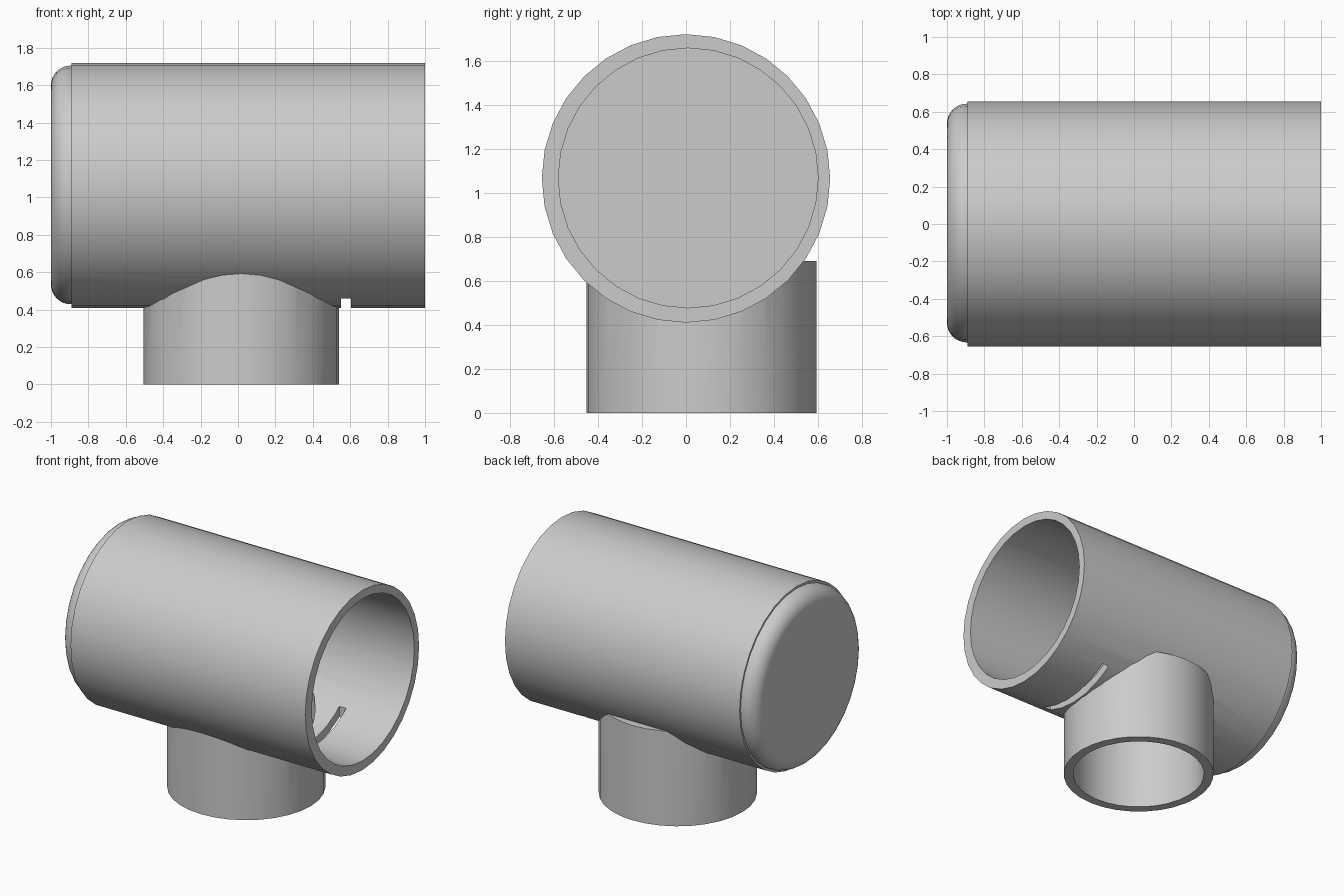
import bpy
import bmesh
from mathutils import Matrix, Vector

default = bpy.data.objects.get("Cube")
if default:
    bpy.data.objects.remove(default, do_unlink=True)

SIDES = 32
PIPE_Z = 1.065
BRANCH_X, BRANCH_Y = 0.017, 0.07

grey = bpy.data.materials.new("pipe grey")
grey.use_nodes = True
grey.diffuse_color = (0.6, 0.6, 0.6, 1)
grey.node_tree.nodes["Principled BSDF"].inputs["Base Color"].default_value = (0.6, 0.6, 0.6, 1)


def add_object(name, bm):
    bmesh.ops.recalc_face_normals(bm, faces=bm.faces)
    mesh = bpy.data.meshes.new(name)
    bm.to_mesh(mesh)
    bm.free()
    mesh.materials.append(grey)
    obj = bpy.data.objects.new(name, mesh)
    bpy.context.collection.objects.link(obj)
    return obj


def cylinder(name, start, end, radius, round_start=0):
    """Closed cylinder between two points, with an optional rounded start rim."""
    start, end = Vector(start), Vector(end)
    axis = end - start
    turn = Matrix.Rotation(1.5707963, 4, 'Y') if axis.x else Matrix()
    bm = bmesh.new()
    bmesh.ops.create_cone(bm, cap_ends=True, segments=SIDES, radius1=radius,
                          radius2=radius, depth=axis.length,
                          matrix=Matrix.Translation((start + end) / 2) @ turn)
    if round_start:
        rim = [e for e in bm.edges
               if all(abs((v.co - start).dot(axis)) < 0.001 for v in e.verts)]
        bmesh.ops.bevel(bm, geom=rim, offset=round_start, segments=8,
                        profile=0.5, affect='EDGES')
    return add_object(name, bm)


def box(name, low, high):
    low, high = Vector(low), Vector(high)
    bm = bmesh.new()
    bmesh.ops.create_cube(bm, size=1, matrix=Matrix.Translation((low + high) / 2)
                          @ Matrix.Diagonal((high - low).to_4d()))
    return add_object(name, bm)


def activate(obj):
    bpy.ops.object.select_all(action='DESELECT')
    obj.select_set(True)
    bpy.context.view_layer.objects.active = obj


def cut(obj, cutter):
    activate(obj)
    mod = obj.modifiers.new("cut", 'BOOLEAN')
    mod.operation = 'DIFFERENCE'
    mod.solver = 'EXACT'
    mod.object = cutter
    bpy.ops.object.modifier_apply(modifier=mod.name)


# Parts
main_pipe = cylinder("main_pipe", (-0.89, 0, PIPE_Z), (1, 0, PIPE_Z), 0.655)
branch_pipe = cylinder("branch_pipe", (BRANCH_X, BRANCH_Y, 0), (BRANCH_X, BRANCH_Y, 0.69), 0.522)
end_cap = cylinder("end_cap", (-1, 0.005, PIPE_Z + 0.002), (-0.87, 0.005, PIPE_Z + 0.002),
                   0.638, round_start=0.105)

# Cutters: both bores, the saddle of the branch and the slot underneath
main_bore = cylinder("main_bore", (-1.2, 0.01, PIPE_Z + 0.002), (1.2, 0.01, PIPE_Z + 0.002), 0.59)
branch_bore = cylinder("branch_bore", (BRANCH_X, BRANCH_Y, -0.2),
                       (BRANCH_X, BRANCH_Y, 0.75), 0.456)
saddle = cylinder("saddle", (-1.2, 0, PIPE_Z), (1.2, 0, PIPE_Z), 0.648)
slot = box("slot", (0.55, -0.25, 0.3), (0.605, 0.38, 0.75))

for cutter in (main_bore, branch_bore, slot):
    cut(main_pipe, cutter)
for cutter in (saddle, branch_bore):
    cut(branch_pipe, cutter)
for cutter in (main_bore, branch_bore, saddle, slot):
    bpy.data.objects.remove(cutter, do_unlink=True)

# Smooth walls with crisp rims
for part in (main_pipe, branch_pipe, end_cap):
    activate(part)
    bpy.ops.object.shade_smooth_by_angle()
